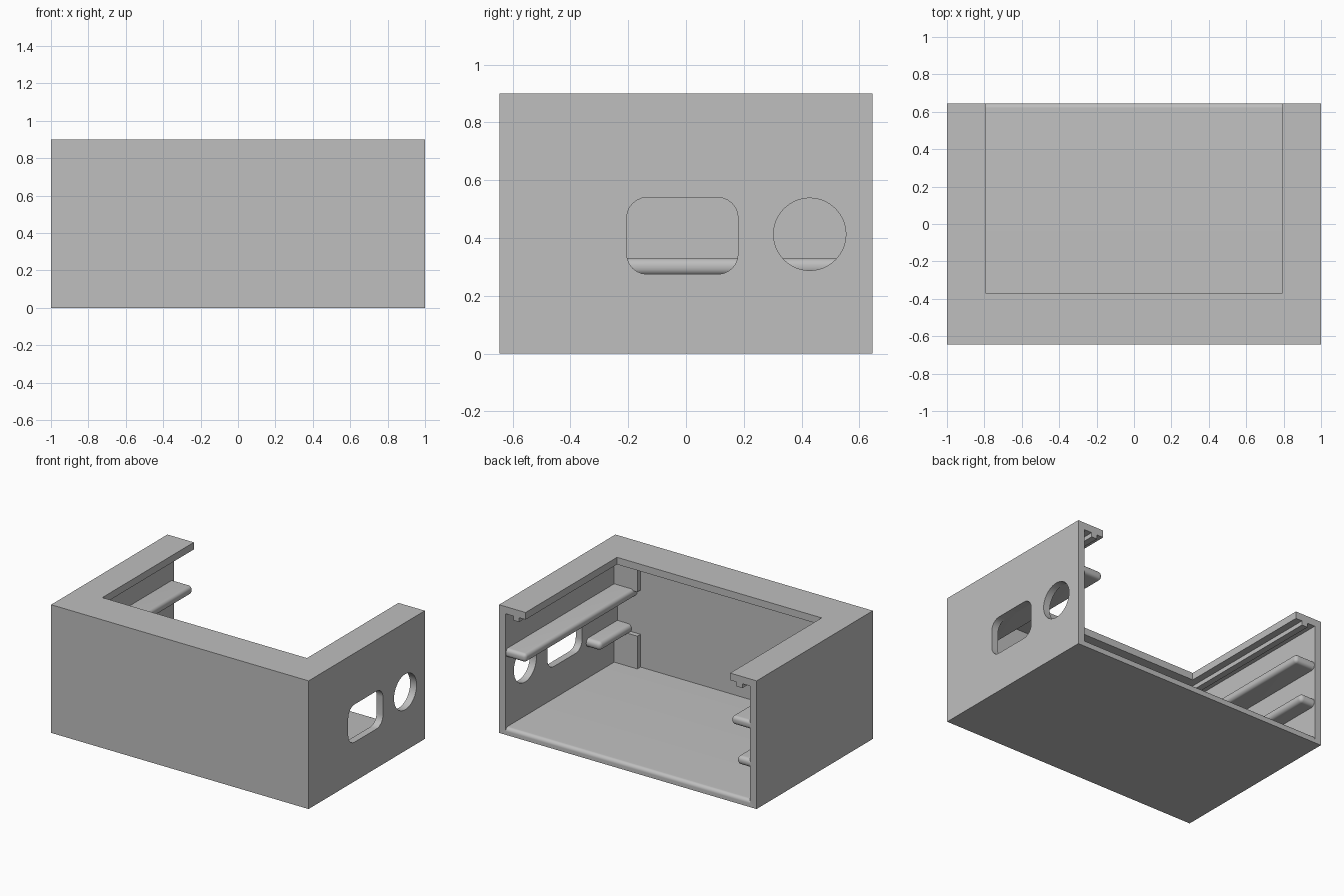
import bpy
import bmesh
import math

if "Cube" in bpy.data.objects:
    bpy.data.objects.remove(bpy.data.objects["Cube"], do_unlink=True)

grey = bpy.data.materials.new("plain_grey")
grey.use_nodes = True
grey.diffuse_color = (0.52, 0.52, 0.52, 1)
grey.node_tree.nodes["Principled BSDF"].inputs["Base Color"].default_value = (0.52, 0.52, 0.52, 1)

HX, HY, TOP = 1.0, 0.645, 0.9   # outer half sizes and height
T = 0.05                        # wall thickness
IX, IY = HX - T, HY - T


def add_object(name, bm):
    bmesh.ops.recalc_face_normals(bm, faces=bm.faces)
    mesh = bpy.data.meshes.new(name)
    bm.to_mesh(mesh)
    bm.free()
    mesh.materials.append(grey)
    ob = bpy.data.objects.new(name, mesh)
    bpy.context.collection.objects.link(ob)
    return ob


def box(name, xs, ys, zs, bevel=0, bevel_rule=None):
    """Box from its ranges; edges whose midpoint passes the rule are rounded."""
    bm = bmesh.new()
    bmesh.ops.create_cube(bm, size=1)
    for v in bm.verts:
        v.co = [r[0] if c < 0 else r[1] for c, r in zip(v.co, (xs, ys, zs))]
    if bevel:
        edges = [e for e in bm.edges
                 if bevel_rule((e.verts[0].co + e.verts[1].co) / 2)]
        bmesh.ops.bevel(bm, geom=edges, offset=bevel, segments=6,
                        profile=0.5, affect='EDGES', clamp_overlap=True)
    return add_object(name, bm)


def activate(ob):
    bpy.ops.object.select_all(action='DESELECT')
    ob.select_set(True)
    bpy.context.view_layer.objects.active = ob


def smooth(ob):
    activate(ob)
    bpy.ops.object.shade_smooth_by_angle(angle=math.radians(35))


def cut(ob, cutter):
    cutter.hide_render = True
    mod = ob.modifiers.new("cut", 'BOOLEAN')
    mod.operation = 'DIFFERENCE'
    mod.solver = 'EXACT'
    mod.object = cutter
    activate(ob)
    bpy.ops.object.modifier_apply(modifier=mod.name)
    bpy.data.objects.remove(cutter, do_unlink=True)


# Case: box open at the back, with a wide opening in the roof
case = box("case", (-HX, HX), (-HY, HY), (0, TOP))
cut(case, box("cavity", (-IX, IX), (-IY, HY + 0.2), (T, TOP - T), 0.022,
              lambda m: False))
cut(case, box("roof_opening", (-0.795, 0.795), (-0.37, HY + 0.2), (0.6, TOP + 0.2)))

# Rounded back edge of the floor
bm = bmesh.new()
R = 0.025
arc = [(HY - R + R * math.sin(a), T - R + R * math.cos(a))
       for a in [math.pi / 2 * i / 8 for i in range(9)]]
corner = [(HY + R, T - R), (HY + R, T + R), (HY - R, T + R)]
face = bm.faces.new([bm.verts.new((-IX, y, z)) for y, z in arc + corner])
ext = bmesh.ops.extrude_face_region(bm, geom=[face])
for g in ext["geom"]:
    if isinstance(g, bmesh.types.BMVert):
        g.co.x = IX
cut(case, add_object("floor_edge_cutter", bm))

# Socket openings in the left wall
cut(case, box("socket_cutter", (0.9, 1.1), (-0.205, 0.18), (0.275, 0.54), 0.07,
              lambda m: abs(m.x - 1) < 0.01))
bm = bmesh.new()
bmesh.ops.create_cone(bm, cap_ends=True, segments=64, radius1=0.125,
                      radius2=0.125, depth=0.2)
for v in bm.verts:
    v.co = (1 + v.co.z, 0.428 + v.co.x, 0.413 + v.co.y)
cut(case, add_object("jack_cutter", bm))
smooth(case)


# Parts along both side walls
def side_box(name, s, x_in, x_out, ys, zs, bevel=0):
    xs = sorted((s * x_in, s * x_out))
    ob = box(name, xs, ys, zs, bevel,
             lambda m: abs(m.x) < x_out - 0.01 and m.y > ys[0] + 0.01)
    if bevel:
        smooth(ob)


for side, s in (("left", 1), ("right", -1)):
    out = IX + 0.02
    side_box("upper_rail_" + side, s, 0.798, out, (-IY - 0.01, 0.64), (0.54, 0.60), 0.024)
    lower_end = -0.25 if s > 0 else 0.64
    side_box("lower_rail_" + side, s, 0.84, out, (-IY - 0.01, lower_end), (0.27, 0.33), 0.027)
    side_box("roof_rib_" + side, s, 0.845, 0.89, (-IY - 0.01, HY), (TOP - T - 0.03, TOP - T + 0.01))
    # Stop blocks in the front corners
    side_box("lower_stop_" + side, s, 0.77, out, (-IY - 0.01, -0.56), (T - 0.01, 0.28))
    side_box("upper_stop_" + side, s, 0.77, out, (-IY - 0.01, -0.56), (0.59, TOP - T + 0.01))
